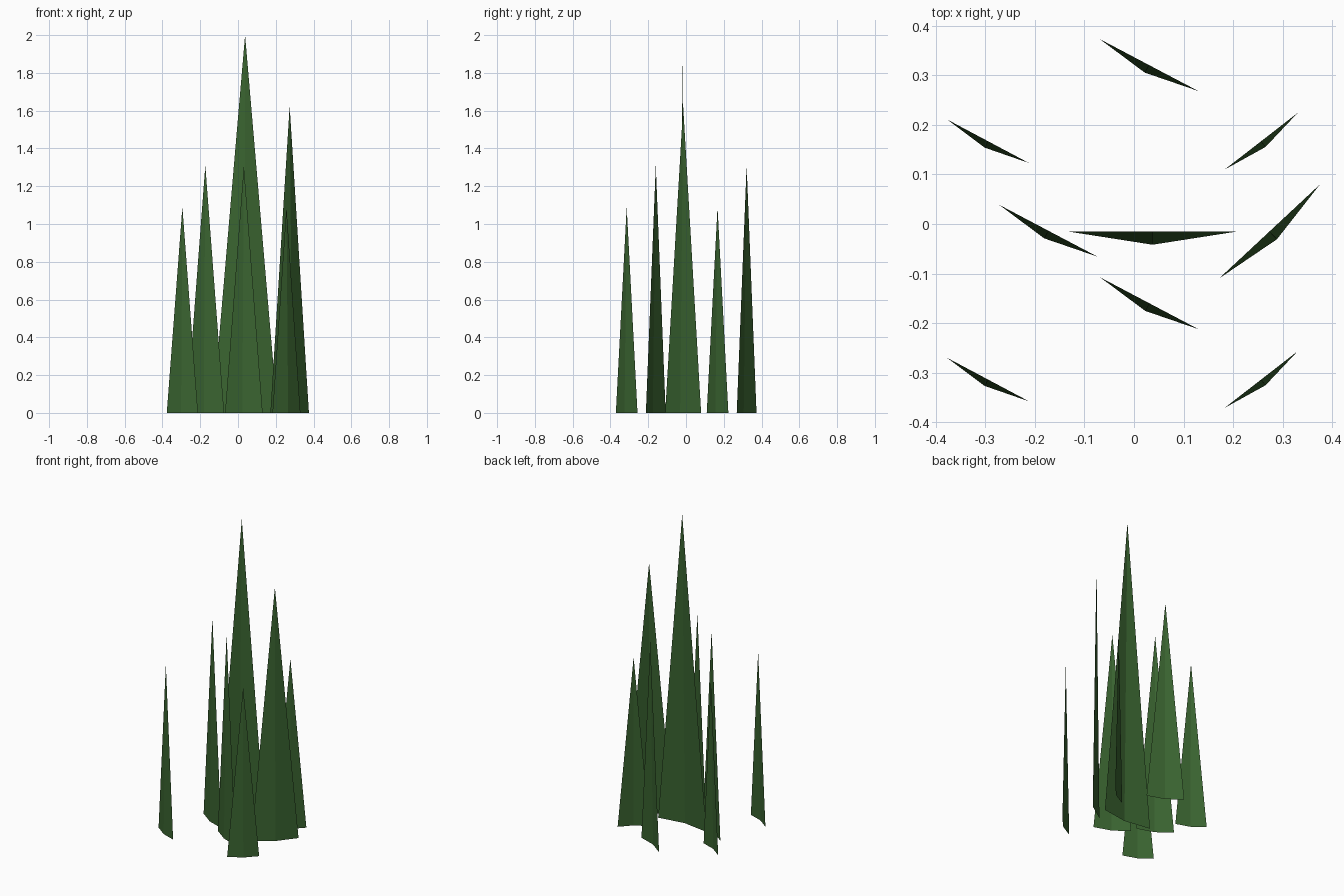
import bpy
import math

if "Cube" in bpy.data.objects:
    bpy.data.objects.remove(bpy.data.objects["Cube"])

green = bpy.data.materials.new("dark grass green")
green.diffuse_color = (0.042, 0.127, 0.030, 1)
green.use_nodes = True
green.node_tree.nodes["Principled BSDF"].inputs["Base Color"].default_value = green.diffuse_color

# every blade is the same folded spike, scaled by its height
HALF_WIDTH = 0.0858   # per unit of height
FOLD = 0.0134         # how far the crease comes forward, per unit of height


def blade(name, x, y, height, turn):
    w, f = HALF_WIDTH * height, FOLD * height
    verts = [(-w, 0, 0), (0, -f, 0), (w, 0, 0), (0, 0, height)]
    mesh = bpy.data.meshes.new(name)
    mesh.from_pydata(verts, [], [(0, 1, 3), (1, 2, 3)])
    mesh.materials.append(green)
    ob = bpy.data.objects.new(name, mesh)
    ob.location = (x, y, 0)
    ob.rotation_euler.z = math.radians(turn)
    bpy.context.collection.objects.link(ob)


# tall centre blade and its right neighbour
blade("centre_blade", 0.0375, -0.015, 2.0, 0)
blade("right_blade", 0.2735, -0.015, 1.625, 43)

# medium blades, all turned to the left
for name, x, y in (("left", -0.173, -0.0135), ("front", 0.031, -0.16), ("back", 0.030, 0.321)):
    blade(name + "_medium_blade", x, y, 1.31, -27.8)

# short corner blades, front and back rows
for row, y in (("front", -0.314), ("back", 0.167)):
    blade(row + "_left_short_blade", -0.2945, y, 1.09, -28)
    blade(row + "_right_short_blade", 0.2565, y, 1.09, 37.8)
